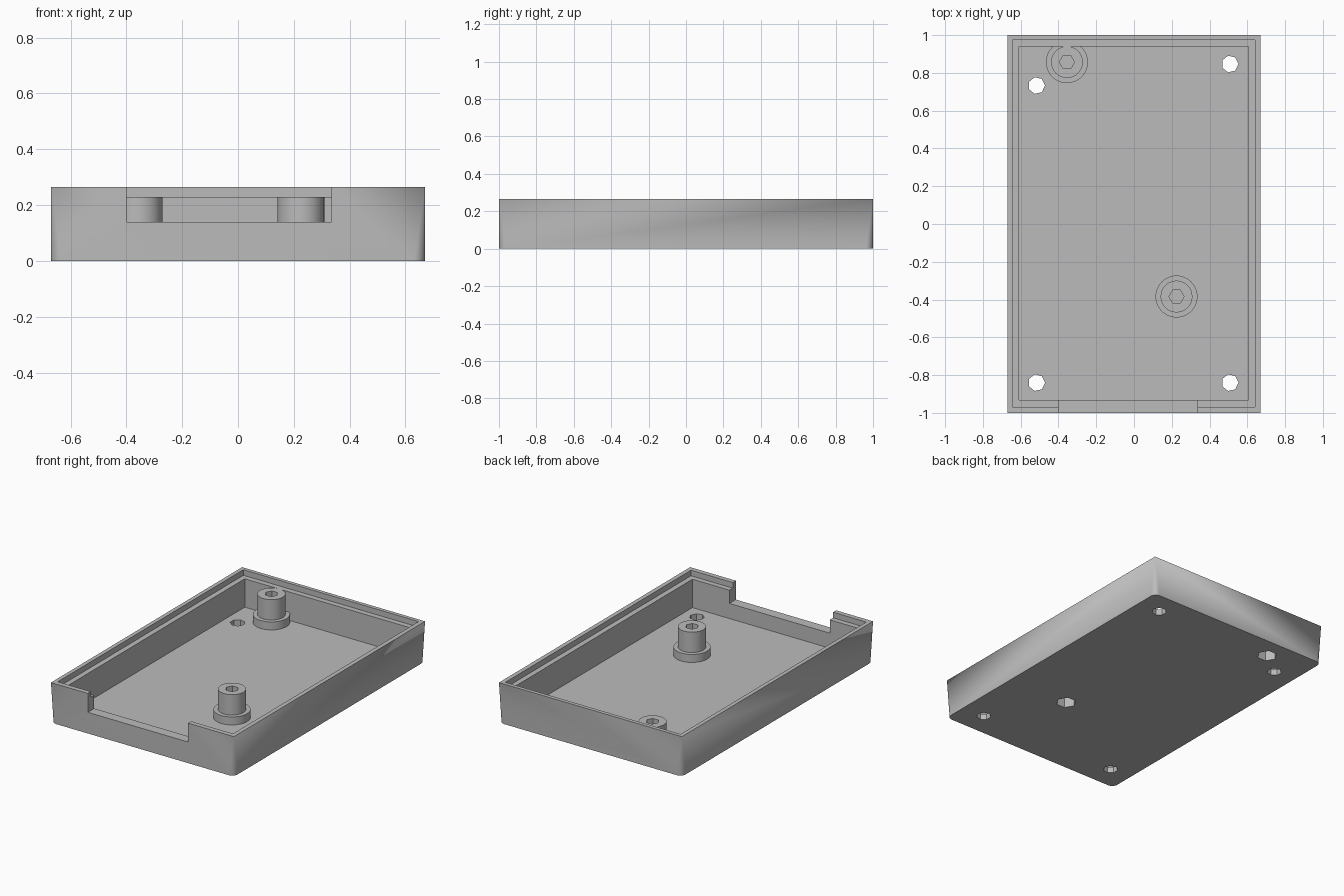
import bpy
import bmesh
import math

if "Cube" in bpy.data.objects:
    bpy.data.objects.remove(bpy.data.objects["Cube"], do_unlink=True)

grey = bpy.data.materials.new("plain_grey")
grey.use_nodes = True
colour = (0.5, 0.5, 0.5, 1)
grey.diffuse_color = colour
grey.node_tree.nodes["Principled BSDF"].inputs["Base Color"].default_value = colour

HALF_X, HALF_Y, TOP = 0.67, 1.0, 0.265
FLOOR, LEDGE, COLLAR = 0.04, 0.228, 0.093


def finish(bm, name):
    bmesh.ops.recalc_face_normals(bm, faces=bm.faces)
    mesh = bpy.data.meshes.new(name)
    bm.to_mesh(mesh)
    bm.free()
    mesh.materials.append(grey)
    obj = bpy.data.objects.new(name, mesh)
    bpy.context.collection.objects.link(obj)
    return obj


def box(name, x0, x1, y0, y1, z0, z1):
    bm = bmesh.new()
    bmesh.ops.create_cube(bm, size=1)
    for v in bm.verts:
        v.co.x = x0 if v.co.x < 0 else x1
        v.co.y = y0 if v.co.y < 0 else y1
        v.co.z = z0 if v.co.z < 0 else z1
    return finish(bm, name)


def prism(name, x, y, z0, z1, radius, sides):
    bm = bmesh.new()
    ring = [bm.verts.new((x + radius * math.cos(a), y + radius * math.sin(a), z0))
            for a in (math.tau * i / sides for i in range(sides))]
    base = bm.faces.new(ring)
    result = bmesh.ops.extrude_face_region(bm, geom=[base])
    for item in result["geom"]:
        if isinstance(item, bmesh.types.BMVert):
            item.co.z = z1
    return finish(bm, name)


def combine(target, part, operation):
    mod = target.modifiers.new(part.name, "BOOLEAN")
    mod.operation = operation
    mod.solver = "EXACT"
    mod.object = part
    part.hide_render = True
    bpy.context.view_layer.objects.active = target
    bpy.ops.object.modifier_apply(modifier=mod.name)
    bpy.data.objects.remove(part, do_unlink=True)


# Outer body: square corners at the rim blend into rounded corners at the base
bm = bmesh.new()
radius, steps = 0.04, 8
for sx in (-1, 1):
    for sy in (-1, 1):
        bm.verts.new((sx * HALF_X, sy * HALF_Y, TOP))
        for i in range(steps + 1):
            a = math.pi / 2 * i / steps
            bm.verts.new((sx * (HALF_X - radius + radius * math.cos(a)),
                          sy * (HALF_Y - radius + radius * math.sin(a)), 0))
bmesh.ops.convex_hull(bm, input=bm.verts)
bmesh.ops.dissolve_limit(bm, angle_limit=0.001, verts=bm.verts, edges=bm.edges)
tray = finish(bm, "tray")

# Cavity, lid ledge and front opening
combine(tray, box("cavity", -0.608, 0.606, -0.933, 0.939, FLOOR, 0.4), "DIFFERENCE")
combine(tray, box("lid_ledge", -0.643, 0.641, -0.968, 0.975, LEDGE, 0.4), "DIFFERENCE")
combine(tray, box("front_opening", -0.40, 0.335, -1.1, -0.85, 0.14, 0.4), "DIFFERENCE")

# Stepped mounting posts with a blind hole above and a nut recess below
for x, y in ((-0.355, 0.857), (0.225, -0.384)):
    combine(tray, prism("post_collar", x, y, 0.02, COLLAR, 0.111, 48), "UNION")
    combine(tray, prism("post", x, y, 0.02, LEDGE, 0.084, 48), "UNION")
    combine(tray, prism("screw_hole", x, y, 0.09, 0.4, 0.04, 6), "DIFFERENCE")
    combine(tray, prism("nut_recess", x, y, -0.1, 0.08, 0.062, 6), "DIFFERENCE")

# Through holes in the floor
for x, y in ((-0.516, 0.733), (0.508, 0.847), (-0.516, -0.84), (0.508, -0.84)):
    combine(tray, prism("floor_hole", x, y, -0.1, 0.1, 0.045, 7), "DIFFERENCE")

# Smooth the round parts, keep the edges sharp
bpy.ops.object.select_all(action="DESELECT")
tray.select_set(True)
bpy.context.view_layer.objects.active = tray
bpy.ops.object.shade_smooth_by_angle(angle=math.radians(30))
